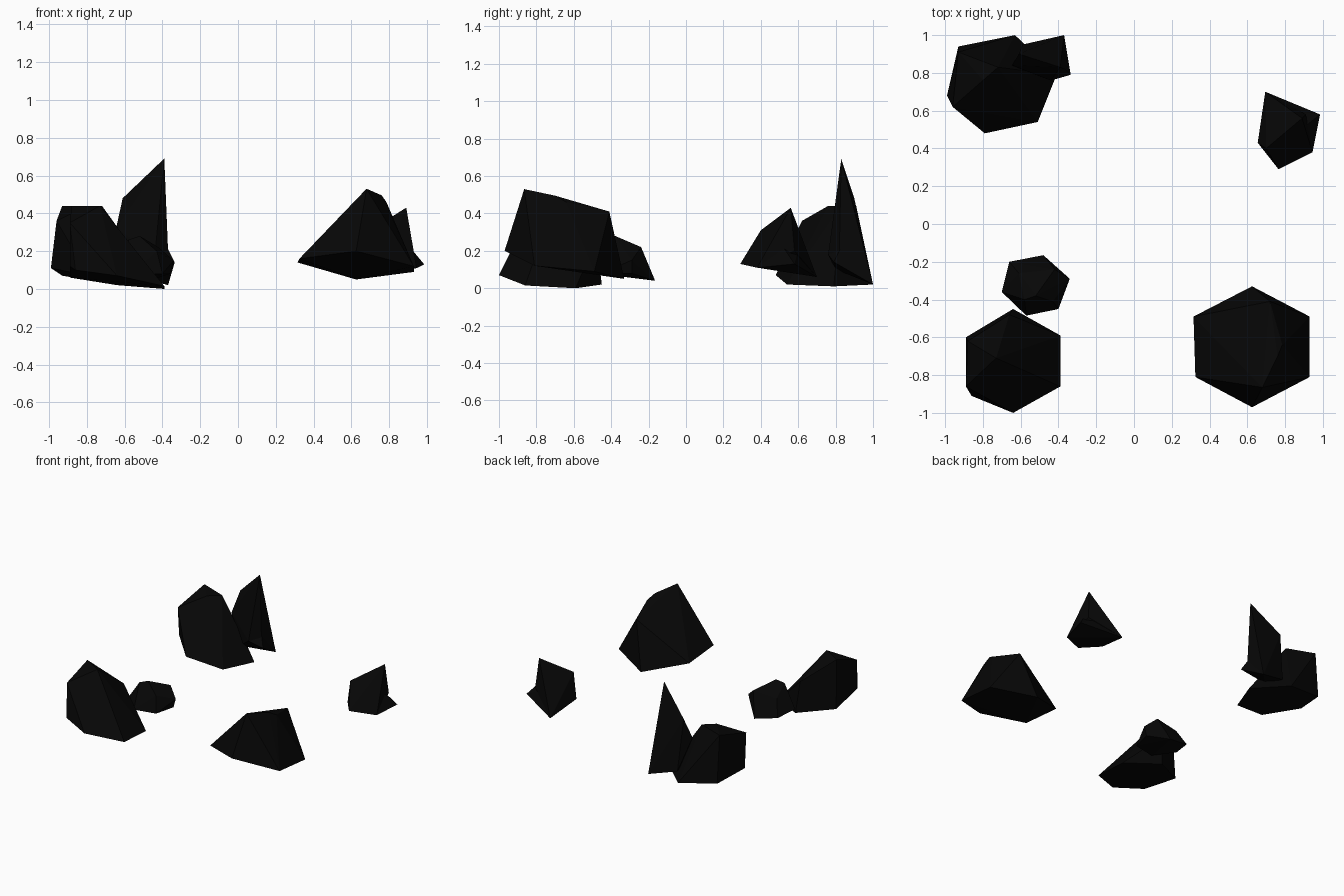
import bpy, bmesh

black = bpy.data.materials.new("near_black_stone")
black.diffuse_color = (0.002, 0.002, 0.002, 1)


def rock(name, *chunks):
    """Flat-faceted rock made from one or more convex chunks."""
    bm = bmesh.new()
    for chunk in chunks:
        verts = [bm.verts.new(p) for p in chunk]
        res = bmesh.ops.convex_hull(bm, input=verts)
        inner = {g for g in res["geom_interior"] + res["geom_unused"]
                 if isinstance(g, bmesh.types.BMVert)}
        bmesh.ops.delete(bm, geom=list(inner), context='VERTS')
    bmesh.ops.recalc_face_normals(bm, faces=bm.faces[:])
    mesh = bpy.data.meshes.new(name)
    bm.to_mesh(mesh)
    bm.free()
    mesh.materials.append(black)
    bpy.context.collection.objects.link(bpy.data.objects.new(name, mesh))


# Large front right rock: tilted hexagonal base and a slanting ridge
rock("front_right_rock", [
    (.625, -.33, .05), (.93, -.49, .09), (.93, -.81, .12),
    (.625, -.97, .20), (.325, -.81, .16), (.315, -.49, .14),
    (.68, -.865, .53), (.785, -.64, .46), (.76, -.70, .495),
    (.72, -.41, .41)])

# Front left rock: high on its left edge, sloping down to the right
rock("front_left_rock", [
    (-.64, -.45, .02), (-.39, -.59, 0), (-.39, -.86, .015),
    (-.64, -1, .07), (-.86, -.91, .10), (-.89, -.86, .12),
    (-.89, -.60, .06), (-.88, -.62, .44), (-.73, -.71, .44),
    (-.89, -.86, .35), (-.66, -.48, .26)])

# Pebble touching the front left rock
rock("small_rock", [
    (-.66, -.20, .08), (-.48, -.165, .04), (-.36, -.29, .08),
    (-.40, -.45, .08), (-.57, -.485, .08), (-.70, -.36, .10),
    (-.34, -.29, .15), (-.52, -.38, .28), (-.42, -.24, .22),
    (-.58, -.40, .26), (-.61, -.26, .20), (-.43, -.41, .20)])

# Back left boulder
rock("back_left_boulder", [
    (-.99, .68, .11), (-.93, .94, .07), (-.63, 1, .02),
    (-.41, .79, .01), (-.51, .54, .02), (-.79, .48, .07),
    (-.96, .62, .36), (-.93, .91, .44), (-.80, .76, .44),
    (-.72, .83, .44)])

# Tall spike growing from the boulder, with a small toe
rock("spike_rock",
     [(-.39, .83, .69), (-.61, .90, .48), (-.37, 1, .02),
      (-.37, .82, .20), (-.44, .76, .18), (-.59, .95, .08),
      (-.645, .84, .32), (-.55, .80, .10)],
     [(-.335, .79, .14), (-.37, 1, .02), (-.375, .83, .22),
      (-.44, .76, .18), (-.55, .80, .10)])

# Right rock: leaning body with a low pointed toe
rock("right_rock",
     [(.655, .43, .12), (.765, .29, .13), (.945, .38, .11), (.695, .70, .06),
      (.89, .56, .43), (.70, .40, .31), (.91, .58, .20)],
     [(.985, .58, .13), (.945, .38, .11), (.91, .52, .22), (.695, .70, .06),
      (.83, .60, .20)])
